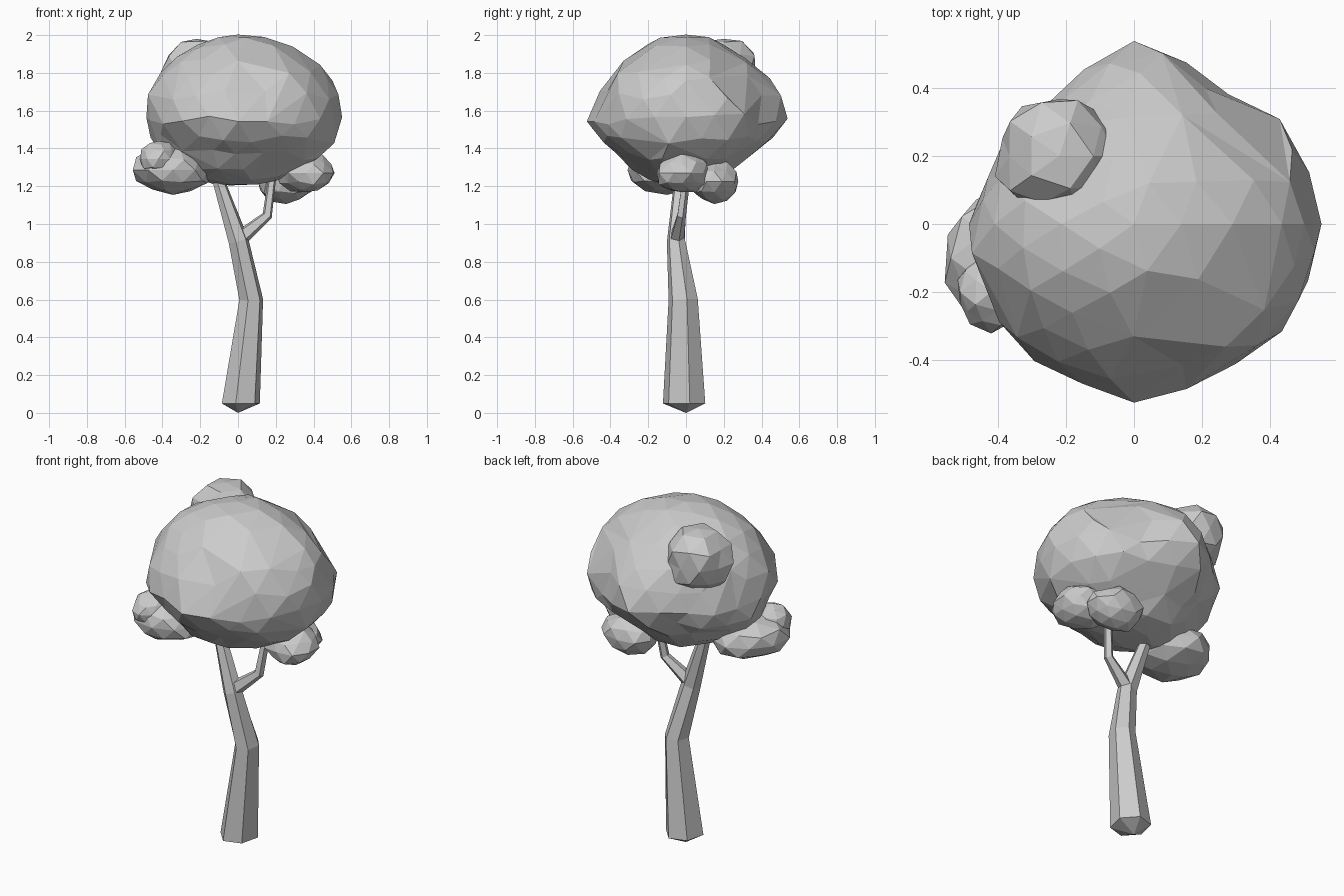
import bpy, bmesh, math, random
from mathutils import Vector

if "Cube" in bpy.data.objects:
    bpy.data.objects.remove(bpy.data.objects["Cube"])

random.seed(4)


def finish(bm, name):
    bmesh.ops.recalc_face_normals(bm, faces=bm.faces)
    mesh = bpy.data.meshes.new(name)
    bm.to_mesh(mesh)
    bm.free()
    obj = bpy.data.objects.new(name, mesh)
    bpy.context.collection.objects.link(obj)
    return obj


def limb(name, rings, sides, tip=None):
    """Tapered tube through rings of (centre, radius across, radius deep)."""
    bm = bmesh.new()
    loops = []
    for i, (c, rx, ry) in enumerate(rings):
        before, after = rings[max(i - 1, 0)][0], rings[min(i + 1, len(rings) - 1)][0]
        tangent = (Vector(after) - Vector(before)).normalized()
        if tip and i == 0:
            tangent = Vector((0, 0, 1))
        turn = Vector((0, 0, 1)).rotation_difference(tangent)
        loop = []
        for k in range(sides):
            a = math.tau * (k + 0.25) / sides
            p = Vector((rx * math.cos(a), ry * math.sin(a), 0))
            loop.append(bm.verts.new(Vector(c) + turn @ p))
        loops.append(loop)
    for low, high in zip(loops, loops[1:]):
        for k in range(sides):
            n = (k + 1) % sides
            bm.faces.new((low[k], low[n], high[n], high[k]))
    bm.faces.new(loops[-1])
    if tip:
        point = bm.verts.new(tip)
        for k in range(sides):
            bm.faces.new((loops[0][k], point, loops[0][(k + 1) % sides]))
    else:
        bm.faces.new(loops[0])
    return finish(bm, name)


def leaf_clump(name, centre, size, jitter=0.08):
    """Small faceted ball of leaves."""
    bm = bmesh.new()
    bmesh.ops.create_icosphere(bm, subdivisions=2, radius=1)
    for v in bm.verts:
        p = v.co * (1.03 + random.uniform(-jitter, jitter))
        v.co = Vector(centre) + Vector([p[i] * size[i] for i in range(3)])
    return finish(bm, name)


# Trunk leaning right, then bending left into the main branch
limb("trunk", [((0.015, -0.01, 0.05), 0.104, 0.116),
               ((0.07, -0.015, 0.6), 0.065, 0.08),
               ((0.003, -0.053, 0.91), 0.055, 0.05),
               ((-0.113, -0.03, 1.26), 0.031, 0.03)], 6, tip=(0, 0, 0))

# Side branch with an elbow
limb("side_branch", [((0.01, -0.05, 0.925), 0.045, 0.04),
                     ((0.155, -0.025, 1.045), 0.028, 0.025),
                     ((0.18, 0.0, 1.24), 0.022, 0.022)], 5)

# Main crown: domed above, tapering below, uneven outline every 30 degrees
outline = [0.54, 0.54, 0.47, 0.52, 0.45, 0.45, 0.49, 0.485, 0.49, 0.515, 0.515, 0.53]
# Bulges: (direction, strength)
bulges = [(Vector((0.85, -0.2, 0.5)).normalized(), 0.06),
          (Vector((0.1, 0.9, 0.45)).normalized(), 0.08),
          (Vector((0.6, -0.65, 0.45)).normalized(), 0.06)]
bm = bmesh.new()
bmesh.ops.create_icosphere(bm, subdivisions=3, radius=1)
for v in bm.verts:
    p = v.co.copy()
    t = math.degrees(math.atan2(p.y, p.x)) % 360 / 30
    i = int(t) % 12
    r = outline[i] + (outline[(i + 1) % 12] - outline[i]) * (t - int(t))
    n = 1 + random.uniform(-0.035, 0.035)
    for d, s in bulges:
        n += s * max(0, (p.dot(d) - 0.88) / 0.12)
    # Front and back slope in more strongly than the sides
    curve = p.z * p.z * (1 - abs(p.z))
    if p.z < 0:
        wide, deep, height = 1 - 0.3 * curve, 1 - 1.4 * curve, 0.35
    else:
        wide, deep, height = 1, 1 - 0.8 * curve, 0.45
    wobble = random.uniform(-0.025, 0.025) * (1 - p.z * p.z)
    v.co = (p.x * r * n * wide, p.y * r * n * deep,
            1.55 + wobble + p.z * height * (1 + (n - 1) * 0.4))
crown = finish(bm, "leaf_crown")
dec = crown.modifiers.new("larger_facets", 'DECIMATE')
dec.ratio = 0.75

# Smaller clumps around the crown
leaf_clump("upper_back_clump", (-0.22, 0.2, 1.805), (0.18, 0.175, 0.175))
leaf_clump("left_clump", (-0.345, -0.1, 1.285), (0.205, 0.215, 0.12))
leaf_clump("left_bump", (-0.42, -0.2, 1.345), (0.1, 0.11, 0.09))
leaf_clump("right_back_clump", (0.255, 0.15, 1.225), (0.16, 0.125, 0.11))
leaf_clump("right_clump", (0.36, -0.02, 1.27), (0.145, 0.14, 0.105))
